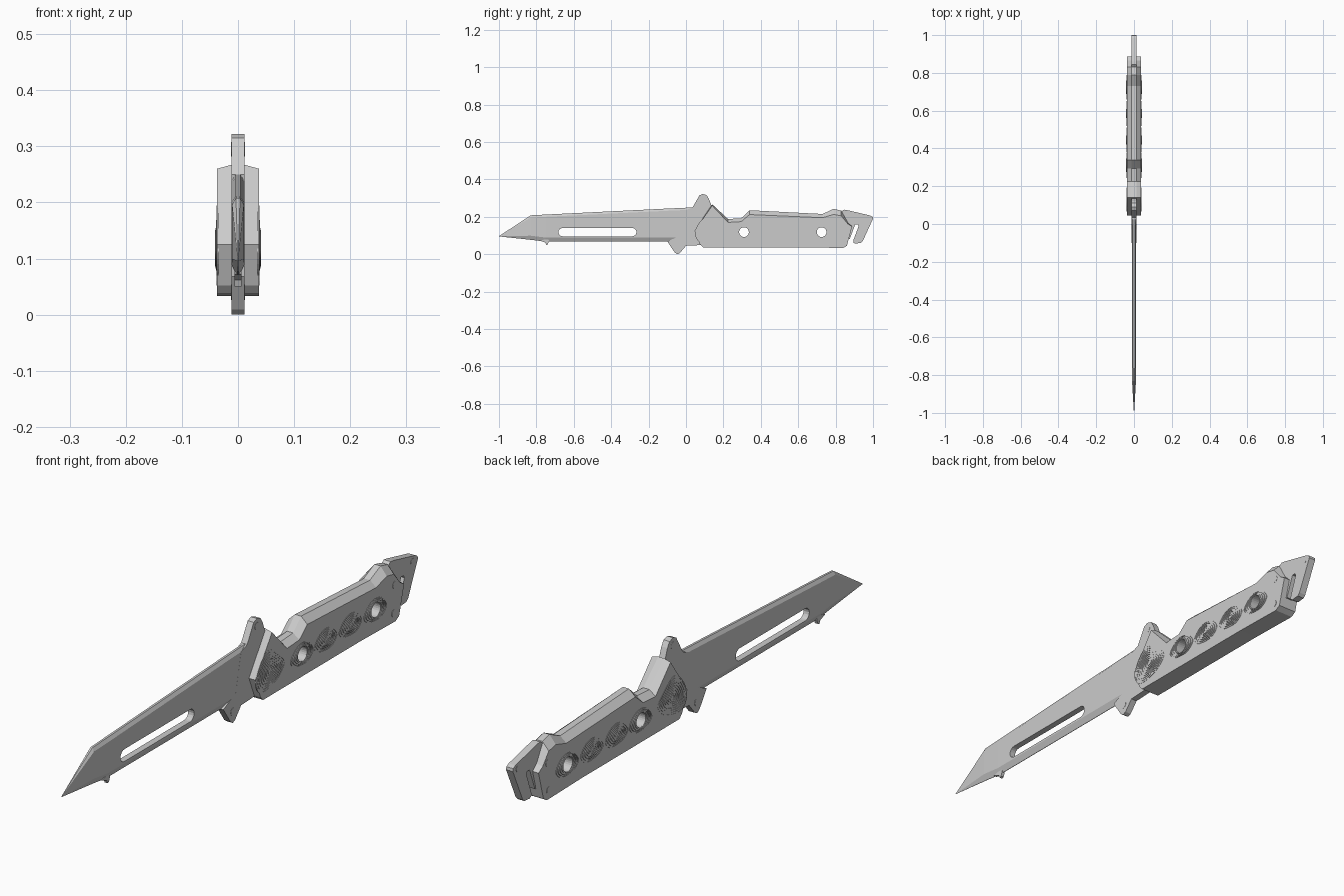
import bpy, bmesh, math
from mathutils import Vector

if "Cube" in bpy.data.objects:
    bpy.data.objects.remove(bpy.data.objects["Cube"])


def make(name, bm):
    bmesh.ops.recalc_face_normals(bm, faces=bm.faces)
    me = bpy.data.meshes.new(name)
    bm.to_mesh(me)
    bm.free()
    ob = bpy.data.objects.new(name, me)
    bpy.context.collection.objects.link(ob)
    return ob


def loft(name, rings, cap=True):
    """Skin a list of equal-length closed point rings."""
    bm = bmesh.new()
    vs = [[bm.verts.new(p) for p in r] for r in rings]
    n = len(vs[0])
    for a, b in zip(vs, vs[1:]):
        for i in range(n):
            j = (i + 1) % n
            bm.faces.new((a[i], a[j], b[j], b[i]))
    if cap:
        bm.faces.new(vs[0])
        bm.faces.new(vs[-1])
    bmesh.ops.remove_doubles(bm, verts=bm.verts, dist=1e-5)
    return make(name, bm)


def plate(name, pts, h):
    return loft(name, [[(x, y, z) for y, z in pts] for x in (-h, h)])


def circle(y, z, r, n=24):
    return [(y + r * math.cos(2 * math.pi * i / n), z + r * math.sin(2 * math.pi * i / n))
            for i in range(n)]


def cut(ob, cutter):
    m = ob.modifiers.new("cut", 'BOOLEAN')
    m.operation, m.solver, m.object = 'DIFFERENCE', 'EXACT', cutter
    bpy.context.view_layer.objects.active = ob
    bpy.ops.object.modifier_apply(modifier=m.name)
    bpy.data.objects.remove(cutter)


def spline(pts, per=5):
    """Smooth closed curve through a few points."""
    out, n = [], len(pts)
    p = [Vector(q) for q in pts]
    for i in range(n):
        a, b, c, d = p[i - 1], p[i], p[(i + 1) % n], p[(i + 2) % n]
        for k in range(per):
            t = k / per
            out.append(0.5 * (2 * b + (c - a) * t + (2 * a - 5 * b + 4 * c - d) * t * t
                              + (3 * b - a - 3 * c + d) * t ** 3))
    return out


# Blade: bevelled section swept from tip to pivot
def section(y, zb, zt, t):
    f = min(1, (zt - zb) / 0.13)
    c, e = 0.012 * f, 0.022 * f
    half = [(t * 0.35, zt), (t, zt - c), (t, zb + e), (t * 0.08, zb)]
    return [(x, y, z) for x, z in half] + [(-x, y, z) for x, z in reversed(half)]


blade = loft("blade", [section(-1.0, 0.095, 0.0965, 0.0006),
                       section(-0.83, 0.077, 0.208, 0.0105),
                       section(-0.75, 0.067, 0.212, 0.0115),
                       section(-0.10, 0.067, 0.244, 0.0118),
                       section(0.10, 0.067, 0.253, 0.0118)])
# Long slot through the blade
arc = [math.radians(-90 + 180 * i / 8) for i in range(9)]
slot = [(-0.287 + 0.022 * math.cos(a), 0.118 + 0.022 * math.sin(a)) for a in arc]
slot += [(-0.66 - 0.022 * math.cos(a), 0.118 - 0.022 * math.sin(a)) for a in arc]
cut(blade, plate("slot_cutter", slot, 0.05))

# Small barb on the cutting edge
plate("edge_barb", [(-0.78, 0.072), (-0.752, 0.062), (-0.747, 0.05), (-0.739, 0.053),
                    (-0.733, 0.068), (-0.735, 0.085)], 0.006)

# Tang with upper flipper and lower guard
plate("flipper_guard", [(-0.10, 0.068), (-0.06, 0.009), (-0.047, 0.0), (-0.033, 0.006),
                        (0.0, 0.045), (0.10, 0.05), (0.19, 0.12), (0.14, 0.25),
                        (0.122, 0.297), (0.11, 0.316), (0.09, 0.322), (0.072, 0.315),
                        (0.035, 0.25), (0.0, 0.236), (-0.03, 0.10)], 0.012)

# Handle: (y, z, drop towards the outer face)
prof = [(0.045, 0.125, 0), (0.14, 0.267, 0.007), (0.225, 0.188, 0.018), (0.295, 0.192, 0.018),
        (0.34, 0.235, 0.023), (0.73, 0.215, 0.02), (0.79, 0.243, 0.03), (0.83, 0.233, 0.028),
        (0.865, 0.17, 0.008), (0.888, 0.148, 0), (0.86, 0.045, 0), (0.84, 0.033, 0),
        (0.64, 0.037, 0), (0.09, 0.037, 0), (0.075, 0.052, 0)]
handle = loft("handle", [[(x, y, z - d * k) for y, z, d in prof]
                         for x, k in ((-0.037, 1), (-0.012, 0), (0.012, 0), (0.037, 1))])
for y in (0.31, 0.725):
    cut(handle, plate("hole_cutter", circle(y, 0.118, 0.026), 0.08))

# Tail hook with its cutting slot
plate("tail_hook", [(0.79, 0.20), (0.845, 0.238), (0.86, 0.236), (0.985, 0.207), (0.998, 0.2),
                    (1.0, 0.19), (0.945, 0.07), (0.935, 0.06), (0.905, 0.057), (0.894, 0.063),
                    (0.896, 0.078), (0.923, 0.15), (0.918, 0.16), (0.905, 0.16),
                    (0.875, 0.08), (0.80, 0.08)], 0.0135)


# Ribbed grip pads: concentric ridges, optionally around a hole
def pad(name, pts, cy, cz, peak, rings, side, hole=0):
    rim = spline(pts)
    loops = []

    def ring(s, x):
        r = []
        for v in rim:
            inner = v.normalized() * hole
            q = inner + (v - inner) * s
            r.append((side * x, cy + q.x, cz + q.y))
        loops.append(r)

    ring(1, 0.034)
    end = 0.0 if hole else 0.06
    for k in range(rings):
        a = 1 - (1 - end) * k / rings
        b = 1 - (1 - end) * (k + 0.5) / rings
        top = 0.0375 + (peak - 0.0375) * math.sin(math.pi / 2 * (k + 1) / rings)
        ring(a, top)
        ring(b, top)
        ring(b, top - 0.002)
        ring(1 - (1 - end) * (k + 1) / rings, top - 0.002)
    if hole:
        ring(0, 0.03)
    return loft(name, loops, cap=not hole)


small = [(-0.066, -0.006), (-0.037, 0.028), (0, 0.04), (0.04, 0.028), (0.065, -0.006),
         (0.035, -0.036), (-0.01, -0.038), (-0.045, -0.030)]
large = [(-0.082, -0.01), (-0.05, 0.05), (-0.005, 0.073), (0.05, 0.035), (0.083, -0.005),
         (0.04, -0.05), (-0.03, -0.068), (-0.068, -0.055)]
for side, tag in ((1, "right"), (-1, "left")):
    pad("pivot_pad_" + tag, large, 0.13, 0.13, 0.0392, 8, side)
    for i, y in enumerate((0.31, 0.445, 0.585, 0.725)):
        pad(f"grip_pad_{i + 1}_{tag}", small, y, 0.118, 0.0412, 4 if i in (0, 3) else 6, side,
            0.026 if i in (0, 3) else 0)

# Rivets on handle end, guard, flipper and tail
for name, y, z, r, h in (("handle_rivet_top", 0.835, 0.165, 0.013, 0.038),
                         ("handle_rivet_bottom", 0.83, 0.065, 0.013, 0.038),
                         ("guard_rivet", -0.045, 0.04, 0.014, 0.0128),
                         ("flipper_rivet", 0.09, 0.295, 0.013, 0.0128),
                         ("tail_rivet", 0.97, 0.19, 0.012, 0.0143)):
    plate(name, circle(y, z, r, 16), h)
